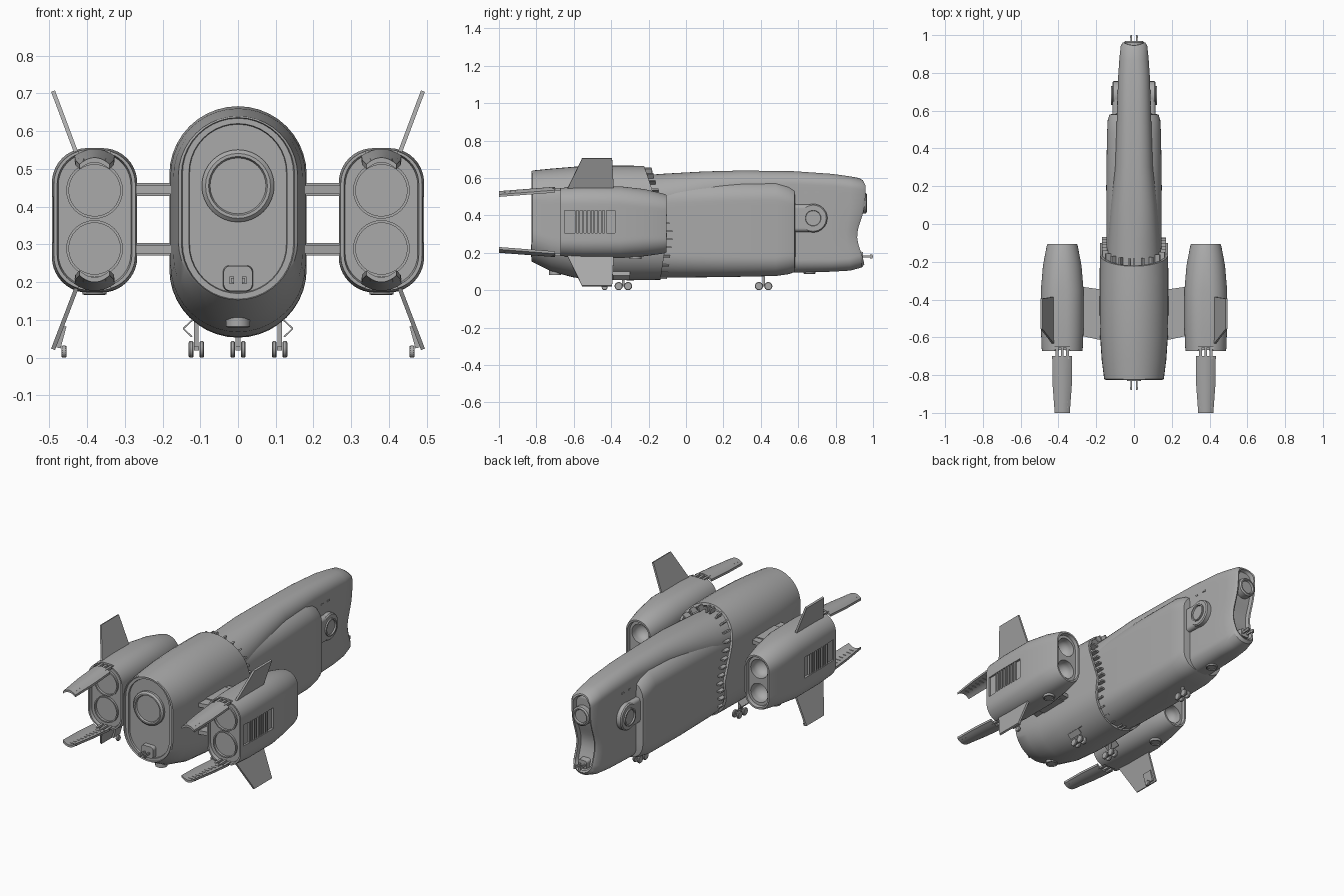
import bpy, bmesh, math
from mathutils import Vector, Matrix

if "Cube" in bpy.data.objects:
    bpy.data.objects.remove(bpy.data.objects["Cube"])

grey = bpy.data.materials.new("hull_grey")
grey.diffuse_color = (0.4, 0.4, 0.4, 1)
grey.use_nodes = True
grey.node_tree.nodes["Principled BSDF"].inputs["Base Color"].default_value = grey.diffuse_color


def finish(name, bm, mirror=False):
    bmesh.ops.remove_doubles(bm, verts=bm.verts, dist=0.00005)
    bmesh.ops.recalc_face_normals(bm, faces=bm.faces)
    me = bpy.data.meshes.new(name)
    bm.to_mesh(me)
    bm.free()
    me.materials.append(grey)
    ob = bpy.data.objects.new(name, me)
    bpy.context.collection.objects.link(ob)
    if mirror:
        ob.modifiers.new("mirror", "MIRROR")
    return ob


def section(y, cx, w, z0, z1, r, warp=None):
    """Rounded-rectangle ring; point i mirrors point N-1-i."""
    r = min(r, w, (z1 - z0) / 2)
    half = []
    for k in range(11):
        a = math.pi / 20 * k
        half.append((w - r + r * math.sin(a), z0 + r - r * math.cos(a)))
    for k in range(1, 12):
        half.append((w, z0 + r + (z1 - z0 - 2 * r) * k / 12))
    for k in range(11):
        a = math.pi / 20 * k
        half.append((w - r + r * math.cos(a), z1 - r + r * math.sin(a)))
    ring = half + [(-x, z) for x, z in reversed(half)]
    return [Vector((cx + x, y + (warp(z) if warp else 0), z)) for x, z in ring]


def loft(name, rings, mirror=False):
    bm = bmesh.new()
    vs = [[bm.verts.new(p) for p in ring] for ring in rings]
    n = len(rings[0])
    for a, b in zip(vs, vs[1:]):
        for i in range(n):
            bm.faces.new((a[i], a[(i + 1) % n], b[(i + 1) % n], b[i]))
    for ring in (vs[0], vs[-1]):
        for i in range(n // 2 - 1):
            bm.faces.new((ring[i], ring[i + 1], ring[n - 2 - i], ring[n - 1 - i]))
    return finish(name, bm, mirror)


def add_box(bm, c, s, rot=None):
    m = Matrix.Translation(c) @ (rot or Matrix()) @ Matrix.Diagonal((*s, 1))
    bmesh.ops.create_cube(bm, size=1, matrix=m)


def box(name, c, s, rot=None, mirror=False):
    bm = bmesh.new()
    add_box(bm, c, s, rot)
    return finish(name, bm, mirror)


def lathe(name, prof, c, axis, seg=32, mirror=False):
    """Revolve (radius, distance) pairs about an axis through c."""
    q = Vector((0, 0, 1)).rotation_difference(Vector(axis)).to_matrix()
    bm = bmesh.new()
    rows = [[bm.verts.new(Vector(c) + q @ Vector((r * math.cos(t), r * math.sin(t), d)))
             for t in [2 * math.pi * k / seg for k in range(seg)]] for r, d in prof]
    for a, b in zip(rows, rows[1:]):
        for i in range(seg):
            bm.faces.new((a[i], a[(i + 1) % seg], b[(i + 1) % seg], b[i]))
    bm.faces.new(rows[0])
    bm.faces.new(rows[-1])
    return finish(name, bm, mirror)


def prism(name, pts, thick, mirror=False):
    """Flat plate through pts, thickened along its normal."""
    p = [Vector(v) for v in pts]
    n = (p[1] - p[0]).cross(p[2] - p[0]).normalized() * thick / 2
    bm = bmesh.new()
    a = [bm.verts.new(v + n) for v in p]
    b = [bm.verts.new(v - n) for v in p]
    bm.faces.new(a)
    bm.faces.new(b[::-1])
    for i in range(len(p)):
        j = (i + 1) % len(p)
        bm.faces.new((a[i], a[j], b[j], b[i]))
    return finish(name, bm, mirror)


def cut(ob, cutter):
    cutter.hide_render = True
    md = ob.modifiers.new("cut", "BOOLEAN")
    md.operation, md.object, md.solver = "DIFFERENCE", cutter, "EXACT"
    me = bpy.data.meshes.new_from_object(ob.evaluated_get(bpy.context.evaluated_depsgraph_get()))
    ob.modifiers.clear()
    ob.data = me
    bpy.data.objects.remove(cutter)


# Rear hull with a raked, hollow front edge and a recessed back panel
rake = lambda z: -0.34 * max(0, z - 0.3) - 0.15 * max(0, 0.3 - z)
loft("rear_hull", [
    section(-0.805, 0, 0.122, 0.18, 0.61, 0.122),
    section(-0.805, 0, 0.128, 0.172, 0.618, 0.128),
    section(-0.815, 0, 0.13, 0.17, 0.62, 0.13),
    section(-0.815, 0, 0.147, 0.155, 0.634, 0.147),
    section(-0.825, 0, 0.15, 0.153, 0.636, 0.15),
    section(-0.82, 0, 0.158, 0.15, 0.64, 0.158),
    section(-0.72, 0, 0.171, 0.1, 0.65, 0.171),
    section(-0.6, 0, 0.179, 0.068, 0.66, 0.179),
    section(-0.45, 0, 0.182, 0.055, 0.666, 0.182),
    section(-0.3, 0, 0.182, 0.053, 0.666, 0.182),
    section(-0.1, 0, 0.18, 0.055, 0.664, 0.18, rake),
    section(-0.1, 0, 0.165, 0.068, 0.65, 0.165, rake),
    section(-0.15, 0, 0.15, 0.08, 0.63, 0.15, rake)])

# Back hatch and docking latch
lathe("back_hatch", [(0.096, -0.02), (0.096, 0.008), (0.086, 0.017), (0.078, 0.017), (0.074, 0.008)],
      (0, -0.81, 0.455), (0, -1, 0))
loft("latch_housing", [section(-0.8, 0, 0.04, 0.175, 0.245, 0.018),
                       section(-0.83, 0, 0.038, 0.177, 0.243, 0.018)])
for y, s, z in ((-0.84, -1, 0.205), (0.96, 1, 0.18)):
    box("latch_prong", (0.014, y + s * 0.01, z), (0.008, 0.06, 0.012), mirror=True)
    box("latch_tip", (0.016, y + s * 0.03, z), (0.012, 0.012, 0.02), mirror=True)

# Central spine running into the nose, with a concave recessed nose face
dish = lambda z: -0.045 * math.exp(-((z - 0.29) / 0.11) ** 2) - 0.5 * max(0, z - 0.56)
half_dish = lambda z: 0.5 * dish(z)
loft("spine_and_nose", [
    section(-0.3, 0, 0.148, 0.08, 0.61, 0.14),
    section(-0.1, 0, 0.139, 0.08, 0.624, 0.13),
    section(0.1, 0, 0.122, 0.08, 0.635, 0.1),
    section(0.3, 0, 0.1, 0.08, 0.64, 0.08),
    section(0.58, 0, 0.09, 0.094, 0.636, 0.07),
    section(0.78, 0, 0.084, 0.099, 0.622, 0.065),
    section(0.88, 0, 0.077, 0.105, 0.61, 0.065, half_dish),
    section(0.945, 0, 0.07, 0.122, 0.6, 0.065, dish),
    section(0.96, 0, 0.06, 0.138, 0.588, 0.058, dish),
    section(0.957, 0, 0.052, 0.148, 0.578, 0.05, dish),
    section(0.935, 0, 0.047, 0.155, 0.57, 0.045, dish)])
loft("forward_hull", [
    section(-0.25, 0, 0.143, 0.07, 0.585, 0.13),
    section(-0.05, 0, 0.146, 0.068, 0.587, 0.12),
    section(0.2, 0, 0.147, 0.07, 0.587, 0.11),
    section(0.48, 0, 0.143, 0.076, 0.584, 0.1),
    section(0.55, 0, 0.139, 0.086, 0.565, 0.1),
    section(0.58, 0, 0.13, 0.097, 0.545, 0.09),
    section(0.585, 0, 0.085, 0.14, 0.5, 0.06)])
lathe("nose_lamp", [(0.054, -0.04), (0.054, 0.012), (0.046, 0.018), (0.04, 0.018), (0.036, 0.008)],
      (0, 0.95, 0.465), (0, 1, 0))
loft("nose_latch_housing", [section(0.9, 0, 0.03, 0.155, 0.21, 0.014),
                            section(0.945, 0, 0.027, 0.158, 0.205, 0.014)])
for y in (0.64, 0.7):
    for z in (0.52, 0.525):
        box("nose_vent", (0.087, y, z), (0.006, 0.02, 0.004), mirror=True)

# Side sponsons with round windows
loft("sponson_fairing", [section(0.56, 0.085, 0.03, 0.312, 0.458, 0.02),
                         section(0.68, 0.085, 0.03, 0.312, 0.458, 0.02)], mirror=True)
lathe("sponson_disc", [(0.076, 0), (0.076, 0.044), (0.07, 0.05), (0.05, 0.05), (0.05, 0.058),
                       (0.042, 0.058), (0.04, 0.05)], (0.065, 0.68, 0.385), (1, 0, 0), mirror=True)

# Ring of ribs in the collar between the hulls
bm = bmesh.new()
ring = section(-0.09, 0, 0.155, 0.075, 0.642, 0.155, rake)
for i in range(0, len(ring), 2):
    p = ring[i]
    d = Vector((p.x, 0, p.z - min(max(p.z, 0.23), 0.487)))
    add_box(bm, p, (0.03, 0.045, 0.009), Matrix.Rotation(-math.atan2(d.z, d.x), 4, "Y"))
finish("collar_ribs", bm)

# Wing pylons
for z in (0.445, 0.287):
    prism("pylon", [(0.15, -0.62, z), (0.29, -0.59, z), (0.29, -0.33, z), (0.15, -0.35, z)], 0.022, True)
    prism("pylon_spar", [(0.15, -0.55, z), (0.29, -0.55, z), (0.29, -0.38, z), (0.15, -0.38, z)], 0.034, True)

# Engine nacelle with exhaust bores, intakes and a side louvre bay
CX = 0.38
nacelle = loft("engine_nacelle", [
    section(-0.655, CX, 0.088, 0.2, 0.535, 0.08),
    section(-0.655, CX, 0.096, 0.19, 0.542, 0.085),
    section(-0.672, CX, 0.099, 0.187, 0.545, 0.085),
    section(-0.672, CX, 0.108, 0.18, 0.55, 0.09),
    section(-0.55, CX, 0.113, 0.174, 0.555, 0.092),
    section(-0.35, CX, 0.113, 0.172, 0.555, 0.095),
    section(-0.22, CX, 0.102, 0.182, 0.54, 0.095),
    section(-0.12, CX, 0.083, 0.196, 0.516, 0.082),
    section(-0.105, CX, 0.078, 0.202, 0.51, 0.078),
    section(-0.105, CX, 0.069, 0.212, 0.5, 0.069),
    section(-0.125, CX, 0.066, 0.216, 0.496, 0.066)])
for z in (0.443, 0.289):
    bowl = [(0.069 * math.cos(a), 0.06 + 0.06 * math.sin(a)) for a in [math.pi / 18 * k for k in range(9)]]
    cut(nacelle, lathe("bore", [(0.069, -0.06)] + bowl, (CX, -0.67, z), (0, 1, 0)))
for z in (0.425, 0.287):
    bowl = [(0.054 * math.cos(a), 0.03 + 0.05 * math.sin(a)) for a in [math.pi / 18 * k for k in range(9)]]
    cut(nacelle, lathe("bore", [(0.054, -0.06)] + bowl, (CX, -0.12, z), (0, -1, 0)))
cut(nacelle, box("bay", (0.505, -0.515, 0.365), (0.05, 0.27, 0.12)))
for z in (0.565, 0.163):
    cut(nacelle, box("notch", (CX, -0.68, z), (0.085, 0.06, 0.05)))
nacelle.modifiers.new("mirror", "MIRROR")
for z in (0.443, 0.289):
    lathe("exhaust_ring", [(0.068, 0), (0.075, 0), (0.075, 0.014), (0.068, 0.014), (0.068, 0)][::-1],
          (CX, -0.652, z), (0, -1, 0), mirror=True)
bm = bmesh.new()
for k in range(9):
    add_box(bm, (0.482, -0.59 + k * 0.02, 0.365), (0.016, 0.009, 0.12))
finish("louvre_slats", bm, True)

# Curved exhaust petals with hinges, above and below each nacelle
for s, za, zb in ((1, 0.553, 0.53), (-1, 0.177, 0.2)):
    bm = bmesh.new()
    rows = []
    for y, w, zc in ((-0.70, 0.053, za), (-0.85, 0.051, (za + zb) / 2), (-1.0, 0.04, zb)):
        top = [(CX + w * u, y, zc - s * 0.018 * u * u) for u in [k / 5 - 1 for k in range(11)]]
        low = [(x, yy, z - s * 0.013) for x, yy, z in reversed(top)]
        rows.append([bm.verts.new(v) for v in top + low])
    for a, b in zip(rows, rows[1:]):
        for i in range(22):
            bm.faces.new((a[i], a[(i + 1) % 22], b[(i + 1) % 22], b[i]))
    bm.faces.new(rows[0])
    bm.faces.new(rows[-1])
    finish("exhaust_petal", bm, True)
    bm = bmesh.new()
    for dx in (-0.028, 0, 0.028):
        add_box(bm, (CX + dx, -0.685, za - s * 0.014), (0.014, 0.06, 0.014))
    for k in range(9):
        add_box(bm, (CX, -0.73 - k * 0.03, za - s * (0.014 + k * 0.0023)), (0.06, 0.008, 0.008))
    finish("petal_hinges_and_ribs", bm, True)

# Upper and lower fins
for z0, z1 in ((0.52, 0.706), (0.205, 0.022)):
    prism("fin", [(0.42, -0.645, z0), (0.49, -0.555, z1), (0.49, -0.395, z1), (0.42, -0.385, z0)], 0.011, True)


def wheel(x, y, mirror=False, r=0.022, w=0.013):
    lathe("wheel", [(r * 0.5, -w / 2), (r * 0.85, -w / 2), (r, -w / 4), (r, w / 4), (r * 0.85, w / 2),
                    (r * 0.5, w / 2)], (x, y, r), (1, 0, 0), 16, mirror)


# Landing gear: paired main bogies, nose bogie and fin-tip skids
for x, ys, m in ((0.11, (-0.36, -0.31), True), (0, (0.39, 0.44), False)):
    mid = sum(ys) / 2
    for y in ys:
        for dx in (-0.014, 0.014):
            wheel(x + dx, y, m)
    box("gear_beam", (x, mid, 0.024), (0.014, 0.06, 0.01), mirror=m)
    box("gear_strut", (x, mid, 0.065), (0.012, 0.014, 0.09), mirror=m)
for z0, z1, x0, x1 in ((0.1, 0.077, 0.12, 0.145), (0.077, 0.055, 0.145, 0.122)):
    prism("gear_door", [(x0, -0.39, z0), (x1, -0.39, z1), (x1, -0.3, z1), (x0, -0.3, z0)], 0.004, True)
box("fin_gear_fairing", (0.468, -0.435, 0.055), (0.012, 0.06, 0.06),
    Matrix.Rotation(math.radians(-15), 4, "Y"), True)
wheel(0.461, -0.435, True, 0.016, 0.014)

# Belly ports
for x, y, z, m in ((0, -0.7, 0.088, False), (CX, -0.27, 0.174, True), (0, 0.66, 0.095, False)):
    lathe("belly_port", [(0.032, -0.02), (0.032, 0.006), (0.026, 0.008), (0.024, 0.003)],
          (x, y, z), (0, 0, -1), 24, m)

# Smooth shading with crisp edges
bpy.ops.object.select_all(action="DESELECT")
for ob in bpy.context.scene.objects:
    ob.select_set(True)
    bpy.context.view_layer.objects.active = ob
bpy.ops.object.shade_smooth_by_angle(angle=math.radians(32))
